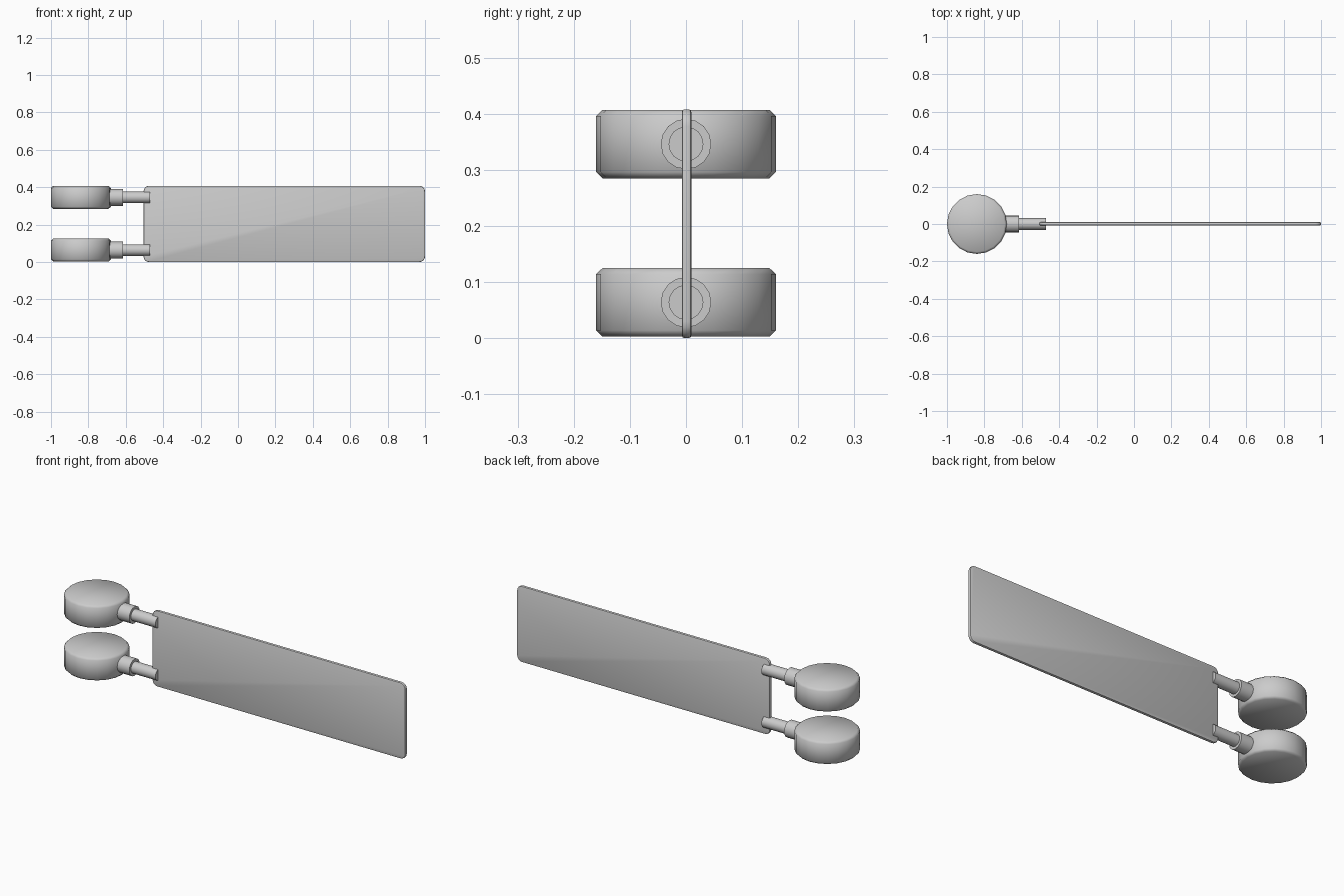
import bpy, math
from mathutils import Vector

cube = bpy.data.objects.get("Cube")
if cube:
    bpy.data.objects.remove(cube, do_unlink=True)

grey = bpy.data.materials.new("plain grey")
grey.use_nodes = True
grey.diffuse_color = (0.6, 0.6, 0.6, 1)
grey.node_tree.nodes["Principled BSDF"].inputs["Base Color"].default_value = (0.6, 0.6, 0.6, 1)


def finish(obj, name, angle):
    obj.name = name
    obj.data.materials.append(grey)
    bpy.ops.object.shade_smooth_by_angle(angle=math.radians(angle))


def apply_bevel(obj, width, segments, only_along_y=False):
    mod = obj.modifiers.new("bevel", 'BEVEL')
    mod.width, mod.segments = width, segments
    mod.limit_method = 'ANGLE'
    mod.angle_limit = math.radians(50)
    if only_along_y:
        # Restrict the bevel to the edges running through the thickness
        mod.limit_method = 'WEIGHT'
        weights = obj.data.attributes.new("bevel_weight_edge", 'FLOAT', 'EDGE')
        for edge in obj.data.edges:
            a, b = (obj.data.vertices[i].co for i in edge.vertices)
            weights.data[edge.index].value = float(abs(a.y - b.y) > 0.001)
    bpy.ops.object.modifier_apply(modifier=mod.name)


def rod(name, x0, x1, z, radius):
    bpy.ops.mesh.primitive_cylinder_add(
        vertices=16, radius=radius, depth=x1 - x0,
        location=((x0 + x1) / 2, 0, z), rotation=(0, math.pi / 2, 0))
    finish(bpy.context.object, name, 40)


# Thin rectangular panel with rounded corners and softened rim
bpy.ops.mesh.primitive_cube_add(size=1, location=(0.2475, 0.001, 0.204))
panel = bpy.context.object
panel.scale = Vector((1.505, 0.017, 0.408))
bpy.ops.object.transform_apply(location=False, rotation=False, scale=True)
apply_bevel(panel, 0.03, 4, only_along_y=True)
apply_bevel(panel, 0.005, 2)
finish(panel, "panel", 40)

# Two round discs, each joined to the panel by a collar and a thin rod
for label, z in (("lower", 0.064), ("upper", 0.346)):
    bpy.ops.mesh.primitive_cylinder_add(
        vertices=20, radius=0.16, depth=0.122, location=(-0.84, 0, z))
    disc = bpy.context.object
    apply_bevel(disc, 0.011, 1)
    finish(disc, label + "_disc", 50)
    rod(label + "_collar", -0.72, -0.615, z, 0.045)
    rod(label + "_rod", -0.63, -0.47, z, 0.031)
